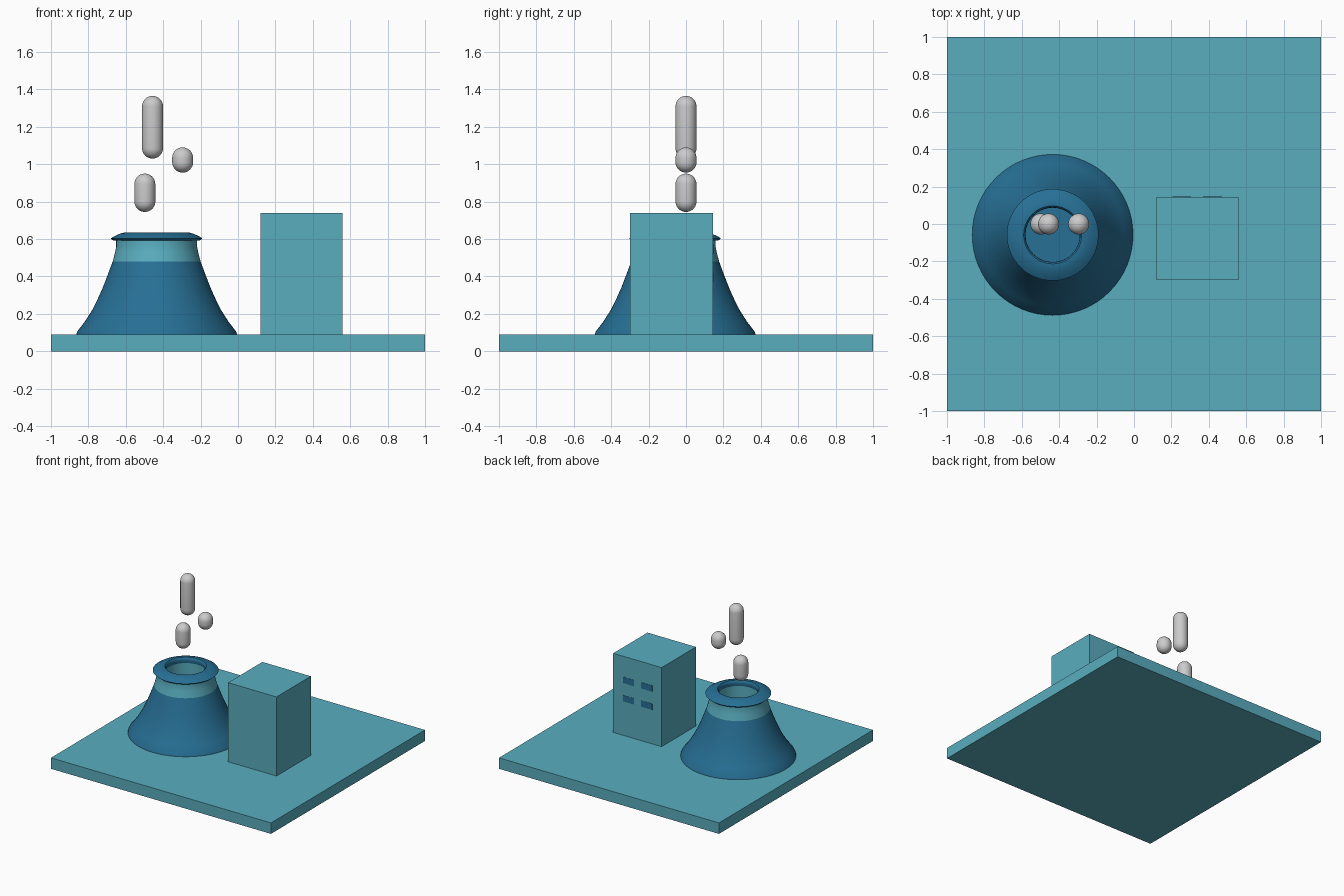
import bpy, bmesh, math

if "Cube" in bpy.data.objects:
    bpy.data.objects.remove(bpy.data.objects["Cube"])


def material(name, rgb):
    m = bpy.data.materials.new(name)
    m.diffuse_color = (*rgb, 1)
    m.use_nodes = True
    m.node_tree.nodes["Principled BSDF"].inputs["Base Color"].default_value = m.diffuse_color
    return m


TEAL = material("teal", (0.10, 0.42, 0.52))
BLUE = material("blue", (0.02, 0.16, 0.30))


def finish(bm, name, mat, loc=(0, 0, 0), smooth=False):
    bmesh.ops.recalc_face_normals(bm, faces=bm.faces)
    me = bpy.data.meshes.new(name)
    bm.to_mesh(me)
    bm.free()
    ob = bpy.data.objects.new(name, me)
    ob.location = loc
    bpy.context.collection.objects.link(ob)
    if mat:
        me.materials.append(mat)
    if smooth:
        bpy.ops.object.select_all(action='DESELECT')
        ob.select_set(True)
        bpy.context.view_layer.objects.active = ob
        bpy.ops.object.shade_smooth_by_angle(angle=math.radians(40))
    return ob


def box(name, lo, hi, mat):
    bm = bmesh.new()
    bmesh.ops.create_cube(bm, size=1)
    size = [b - a for a, b in zip(lo, hi)]
    bmesh.ops.scale(bm, vec=size, verts=bm.verts)
    return finish(bm, name, mat, [(a + b) / 2 for a, b in zip(lo, hi)])


def lathe(name, profile, mat, loc, steps=64, closed=False):
    """Spin a (radius, z) profile around z."""
    bm = bmesh.new()
    vs = [bm.verts.new((r, 0, z)) for r, z in profile]
    pairs = list(zip(vs, vs[1:])) + ([(vs[-1], vs[0])] if closed else [])
    edges = [bm.edges.new(p) for p in pairs]
    bmesh.ops.spin(bm, geom=vs + edges, cent=(0, 0, 0), axis=(0, 0, 1),
                   angle=2 * math.pi, steps=steps, use_duplicate=False)
    bmesh.ops.remove_doubles(bm, verts=bm.verts, dist=1e-5)
    return finish(bm, name, mat, loc, smooth=True)


# ground slab and building
box("ground_slab", (-1, -1, 0), (1, 1, 0.09), TEAL)
box("building", (0.12, -0.30, 0.09), (0.56, 0.145, 0.74), TEAL)

# four windows on the back wall
for row, z in enumerate((0.37, 0.52)):
    for col, x in enumerate((0.205, 0.37)):
        box(f"window_{row}_{col}", (x, 0.13, z), (x + 0.10, 0.147, z + 0.05), BLUE)

# cooling tower: flared body, pale band, rounded lip
centre = (-0.435, -0.058, 0)
lathe("tower_body", [(0, 0.09), (0.43, 0.09), (0.425, 0.105), (0.383, 0.16), (0.345, 0.22),
                     (0.315, 0.28), (0.288, 0.34), (0.261, 0.41), (0.235, 0.48), (0, 0.48)],
      BLUE, centre)
lathe("tower_band", [(0.235, 0.48), (0.222, 0.53), (0.216, 0.56), (0.216, 0.592),
                     (0.155, 0.592), (0.155, 0.48)], TEAL, centre, closed=True)
lathe("tower_lip", [(0.21, 0.59), (0.235, 0.594), (0.245, 0.603), (0.225, 0.616), (0.195, 0.629),
                    (0.17, 0.636), (0.155, 0.636), (0.147, 0.628), (0.145, 0.612),
                    (0.15, 0.59)], BLUE, centre, closed=True)


# steam puffs: upright capsules
def capsule(name, x, z0, z1, r=0.056, n=8):
    arc = [i * math.pi / 2 / n for i in range(n + 1)]
    low = [(r * math.sin(a), z0 + r - r * math.cos(a)) for a in arc]
    high = [(r * math.cos(a), z1 - r + r * math.sin(a)) for a in arc]
    lathe(name, low + high, None, (x, 0, 0), steps=32)


for i, (x, z0, z1) in enumerate([(-0.457, 1.03, 1.365), (-0.296, 0.955, 1.09),
                                 (-0.498, 0.745, 0.95)]):
    capsule(f"steam_puff_{i}", x, z0, z1)
